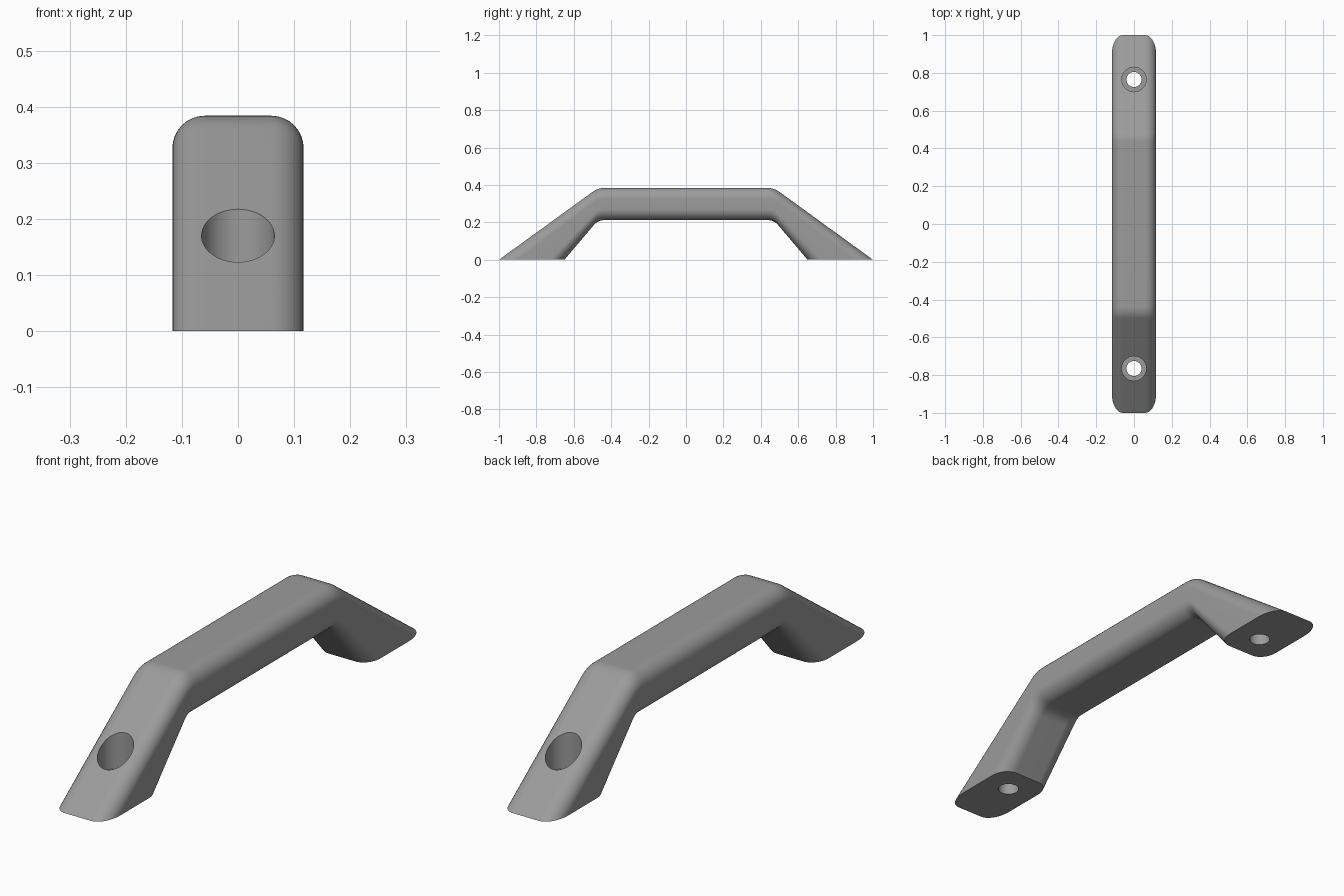
import bpy, bmesh, math
from mathutils import Vector

if "Cube" in bpy.data.objects:
    bpy.data.objects.remove(bpy.data.objects["Cube"])

HALF_W, R = 0.117, 0.058

grey = bpy.data.materials.new("mid grey")
grey.diffuse_color = (0.33, 0.33, 0.33, 1)
grey.use_nodes = True
grey.node_tree.nodes["Principled BSDF"].inputs["Base Color"].default_value = grey.diffuse_color


def bend(a, corner, b, d, n=6):
    """Short rounded bend at the corner between the points a and b."""
    a, c, b = Vector(a), Vector(corner), Vector(b)
    p, q = c + (a - c).normalized() * d, c + (b - c).normalized() * d
    return [p * (1 - t) ** 2 + c * 2 * t * (1 - t) + q * t * t
            for t in (i / n for i in range(n + 1))]


def section(top, bottom, r_top, r_bottom, n=8):
    """Rounded rectangle across x, stretched between a top and bottom (y, z) point."""
    down = (bottom - top).normalized()
    pts = []
    for sx, base, direction, r, start in ((1, top, down, r_top, 90), (1, bottom, -down, r_bottom, 0),
                                          (-1, bottom, -down, r_bottom, 90), (-1, top, down, r_top, 0)):
        for i in range(n + 1):
            a = math.radians(start + (-90 if start else 90) * i / n)
            x = sx * (HALF_W - R + R * math.cos(a))
            p = base + direction * r * (1 - math.sin(a))
            pts.append((x, p.x, p.y))
    return pts


# Handle body: rounded section lofted from foot to foot
top_bend = bend((-1, 0), (-0.47, 0.384), (0, 0.384), 0.035)
low_bend = bend((-0.65, 0), (-0.47, 0.212), (0, 0.212), 0.035)
stations = [section(Vector((-1, 0)), Vector((-0.65, 0)), 0.10, 0.075)]
stations += [section(t, b, R, R) for t, b in zip(top_bend, low_bend)]
stations += [[(x, -y, z) for x, y, z in s] for s in reversed(stations)]

bm = bmesh.new()
rings = [[bm.verts.new(p) for p in s] for s in stations]
count = len(rings[0])
for r0, r1 in zip(rings, rings[1:]):
    for i in range(count):
        j = (i + 1) % count
        bm.faces.new((r0[i], r0[j], r1[j], r1[i]))
bm.faces.new(rings[0])
bm.faces.new(rings[-1])
bmesh.ops.recalc_face_normals(bm, faces=bm.faces)
mesh = bpy.data.meshes.new("handle")
bm.to_mesh(mesh)
bm.free()
handle = bpy.data.objects.new("handle", mesh)
bpy.context.collection.objects.link(handle)
mesh.materials.append(grey)

# Screw holes: a wide recess above a narrow through hole in each foot
for y in (-0.765, 0.765):
    for radius, z0 in ((0.065, 0.07), (0.04, -0.1)):
        bpy.ops.mesh.primitive_cylinder_add(vertices=48, radius=radius, depth=0.5 - z0,
                                            location=(0, y, (0.5 + z0) / 2))
        cutter = bpy.context.object
        cutter.name = "hole_cutter"
        cutter.hide_render = True
        cutter.data.materials.append(grey)
        bpy.context.view_layer.objects.active = handle
        mod = handle.modifiers.new("hole", 'BOOLEAN')
        mod.operation, mod.solver, mod.object = 'DIFFERENCE', 'EXACT', cutter
        bpy.ops.object.modifier_apply(modifier=mod.name)
        bpy.data.objects.remove(cutter)

# Smooth rounding with crisp foot and hole edges
bpy.ops.object.select_all(action='DESELECT')
handle.select_set(True)
bpy.context.view_layer.objects.active = handle
bpy.ops.object.shade_smooth_by_angle(angle=math.radians(30))
weighted = handle.modifiers.new("even_shading", 'WEIGHTED_NORMAL')
weighted.keep_sharp = True
